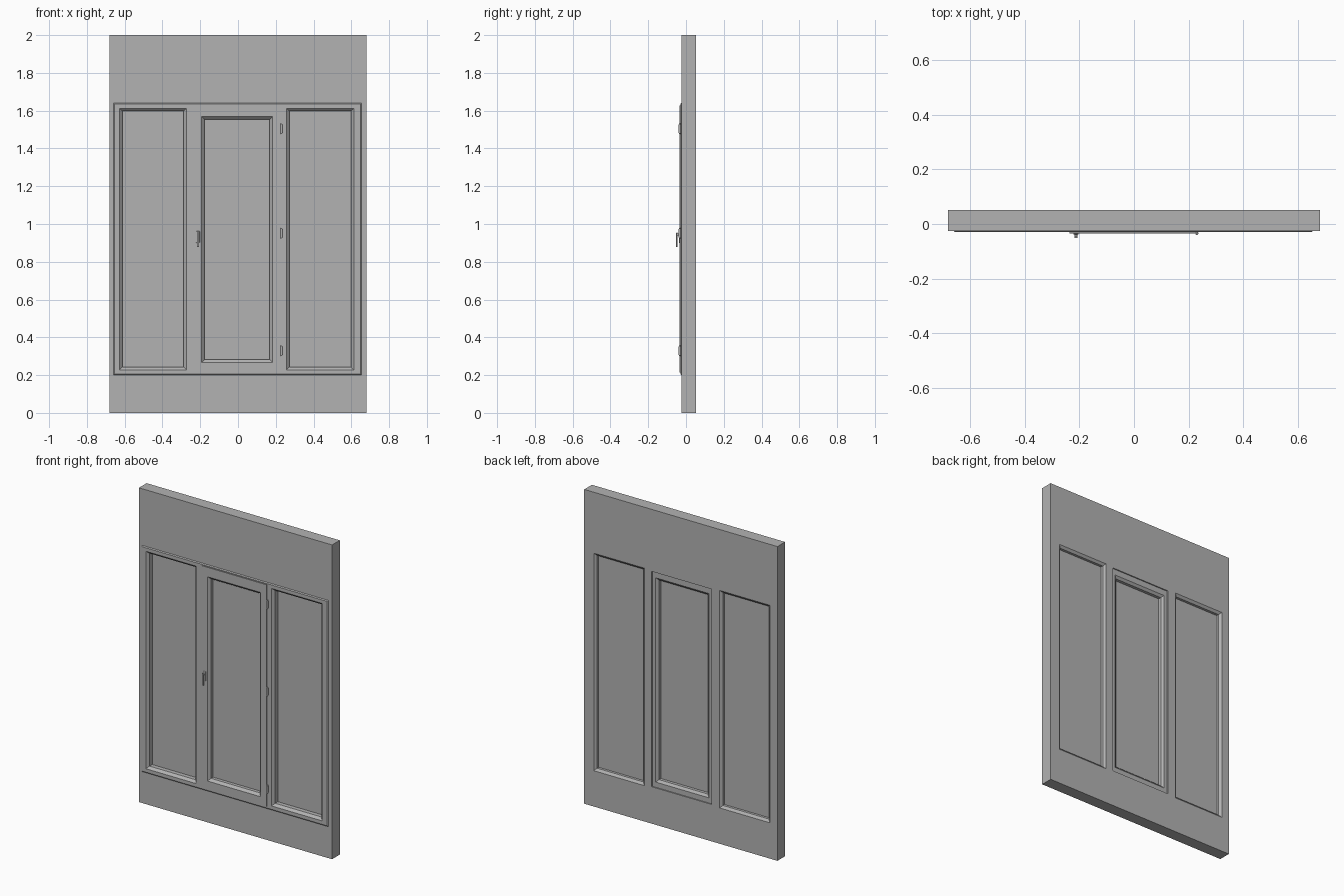
import bpy, bmesh

cube = bpy.data.objects.get("Cube")
if cube:
    bpy.data.objects.remove(cube, do_unlink=True)

grey = bpy.data.materials.new("plain grey")
grey.use_nodes = True
COLOUR = (0.45, 0.45, 0.45, 1)
grey.diffuse_color = COLOUR
grey.node_tree.nodes["Principled BSDF"].inputs["Base Color"].default_value = COLOUR


def finish(name, bm):
    bmesh.ops.recalc_face_normals(bm, faces=bm.faces)
    mesh = bpy.data.meshes.new(name)
    bm.to_mesh(mesh)
    bm.free()
    mesh.materials.append(grey)
    obj = bpy.data.objects.new(name, mesh)
    bpy.context.collection.objects.link(obj)
    return obj


def inset(rect, d):
    x0, x1, z0, z1 = rect
    return (x0 + d, x1 - d, z0 + d, z1 - d)


def ring(name, loops):
    """Closed frame lofted through (rectangle, depth) loops."""
    bm = bmesh.new()
    rows = []
    for (x0, x1, z0, z1), y in loops:
        rows.append([bm.verts.new((x, y, z))
                     for x, z in ((x0, z0), (x1, z0), (x1, z1), (x0, z1))])
    for a, b in zip(rows, rows[1:] + rows[:1]):
        for i in range(4):
            j = (i + 1) % 4
            bm.faces.new((a[i], a[j], b[j], b[i]))
    return finish(name, bm)


def box(name, rect, y0, y1, bevel=0):
    x0, x1, z0, z1 = rect
    bm = bmesh.new()
    bmesh.ops.create_cube(bm, size=1)
    for v in bm.verts:
        v.co = (x1 if v.co.x > 0 else x0, y1 if v.co.y > 0 else y0, z1 if v.co.z > 0 else z0)
    obj = finish(name, bm)
    if bevel:
        mod = obj.modifiers.new("bevel", "BEVEL")
        mod.width = bevel
        mod.segments = 2
    return obj


def cylinder(name, centre, radius, length, along_y=False):
    bpy.ops.mesh.primitive_cylinder_add(vertices=16, radius=radius, depth=length, location=centre,
                                        rotation=(1.5708 if along_y else 0, 0, 0))
    obj = bpy.context.object
    obj.name = name
    obj.data.materials.append(grey)
    bpy.ops.object.shade_smooth_by_angle()
    return obj


def glazed_frame(name, outer, opening, front, back, pane_front, pane_back):
    """Frame with chamfered glazing beads on both sides and a pane between."""
    inner = inset(opening, 0.015)
    ring(name + "_frame", [(outer, front), (opening, front), (inner, front + 0.015),
                           (inner, back - 0.012), (opening, back), (outer, back)])
    box(name + "_pane", inner, pane_front, pane_back)


FRONT, BACK, FACE = -0.025, 0.052, -0.03
wall = (-0.68, 0.68, 0, 2)
hole = (-0.66, 0.655, 0.2, 1.64)

# Wall slab with its opening
ring("wall", [(wall, FRONT), (hole, FRONT), (hole, BACK), (wall, BACK)])

# Outer frame with a chamfered front lip
lip = inset(hole, 0.006)
core = inset(hole, 0.02)
ring("outer_frame", [(hole, FRONT), (lip, FACE), (core, FACE), (core, BACK), (hole, BACK)])

# Fixed side lights
x0, x1, z0, z1 = core
sash_hole = (-0.215, 0.205, 0.235, 1.605)
for name, a, b in (("right_light", x0, sash_hole[0]), ("left_light", sash_hole[1], x1)):
    p, q = (-0.627, -0.273) if a < -0.3 else (0.257, 0.613)
    glazed_frame(name, (a, b, z0, z1), (p, q, 0.228, 1.612), FACE, BACK, 0.012, 0.024)

# Rails above and below the opening sash
box("top_rail", (sash_hole[0], sash_hole[1], sash_hole[3], z1), FACE, BACK)
box("bottom_rail", (sash_hole[0], sash_hole[1], z0, sash_hole[2]), FACE, BACK)

# Opening sash: an overlapping front flange and a body seated in the frame
flange = (-0.235, 0.225, 0.215, 1.628)
opening = (-0.192, 0.182, 0.268, 1.568)
inner = inset(opening, 0.015)
ring("sash_frame", [(flange, FACE), (flange, -0.034), (opening, -0.034), (inner, -0.019),
                    (inner, 0.033), (opening, 0.045), (sash_hole, 0.045), (sash_hole, FACE)])
box("sash_pane", inner, 0.002, 0.014)

# Hinges
for i, z in enumerate((0.33, 0.95, 1.505)):
    cylinder(f"hinge_{i + 1}", (0.23, -0.034, z), 0.006, 0.045)
    cylinder(f"hinge_pin_{i + 1}", (0.23, -0.034, z), 0.004, 0.056)

# Handle on the sash stile
hx = -0.212
box("handle_plate", (hx - 0.01, hx + 0.01, 0.9, 0.962), -0.038, -0.033, 0.003)
cylinder("handle_neck", (hx, -0.043, 0.945), 0.006, 0.014, True)
box("handle_lever", (hx - 0.006, hx + 0.006, 0.877, 0.955), -0.052, -0.044, 0.003)
